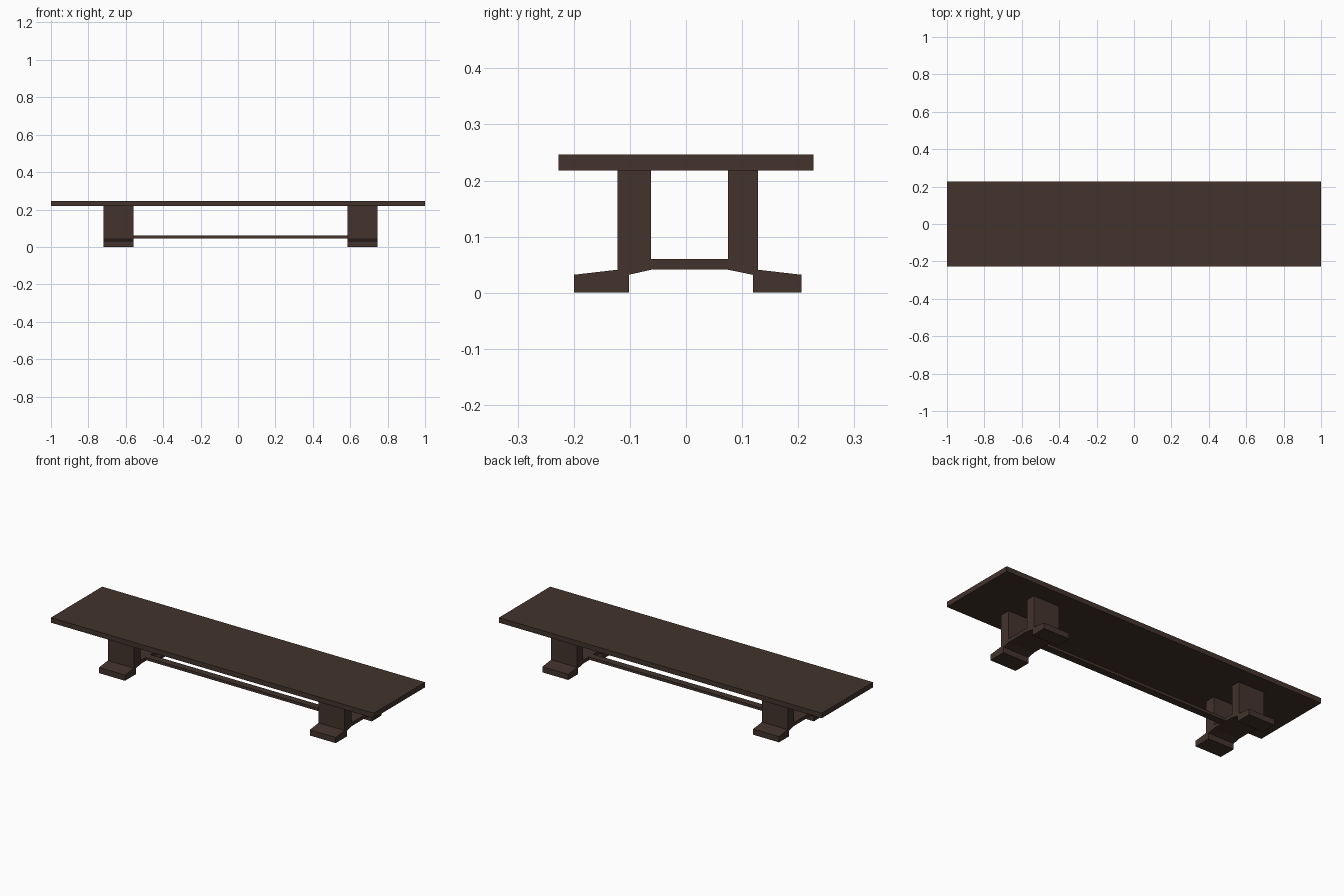
import bpy, bmesh

if "Cube" in bpy.data.objects:
    bpy.data.objects.remove(bpy.data.objects["Cube"])

wood = bpy.data.materials.new("dark_wood")
wood.diffuse_color = (0.056, 0.033, 0.025, 1)
wood.use_nodes = True
wood.node_tree.nodes["Principled BSDF"].inputs["Base Color"].default_value = wood.diffuse_color


def finish(name, bm):
    bmesh.ops.recalc_face_normals(bm, faces=bm.faces)
    mesh = bpy.data.meshes.new(name)
    bm.to_mesh(mesh)
    bm.free()
    mesh.materials.append(wood)
    ob = bpy.data.objects.new(name, mesh)
    bpy.context.collection.objects.link(ob)
    return ob


def extrude_x(name, profile, x0, x1):
    """Extrude a closed (y, z) outline from x0 to x1."""
    bm = bmesh.new()
    face = bm.faces.new([bm.verts.new((x0, y, z)) for y, z in profile])
    res = bmesh.ops.extrude_face_region(bm, geom=[face])
    moved = [v for v in res["geom"] if isinstance(v, bmesh.types.BMVert)]
    bmesh.ops.translate(bm, verts=moved, vec=(x1 - x0, 0, 0))
    return finish(name, bm)


def rect(y0, y1, z0, z1):
    return [(y0, z0), (y1, z0), (y1, z1), (y0, z1)]


# Table top
extrude_x("table_top", rect(-0.227, 0.227, 0.218, 0.246), -1, 1)

# Trestle: two feet, two posts and a low arched rung in one outline
trestle = [
    (-0.200, 0), (-0.102, 0), (-0.102, 0.032), (-0.062, 0.041),
    (0.075, 0.041), (0.119, 0.032), (0.119, 0), (0.206, 0),
    (0.206, 0.032), (0.128, 0.041), (0.128, 0.218), (0.075, 0.218),
    (0.075, 0.060), (-0.062, 0.060), (-0.062, 0.218), (-0.122, 0.218),
    (-0.122, 0.041), (-0.200, 0.032),
]
for side, x0, x1 in (("left", -0.72, -0.56), ("right", 0.585, 0.745)):
    extrude_x(side + "_trestle", trestle, x0, x1)

# Long stretcher joining the trestles
extrude_x("stretcher", rect(-0.015, 0.025, 0.045, 0.06), -0.56, 0.585)
